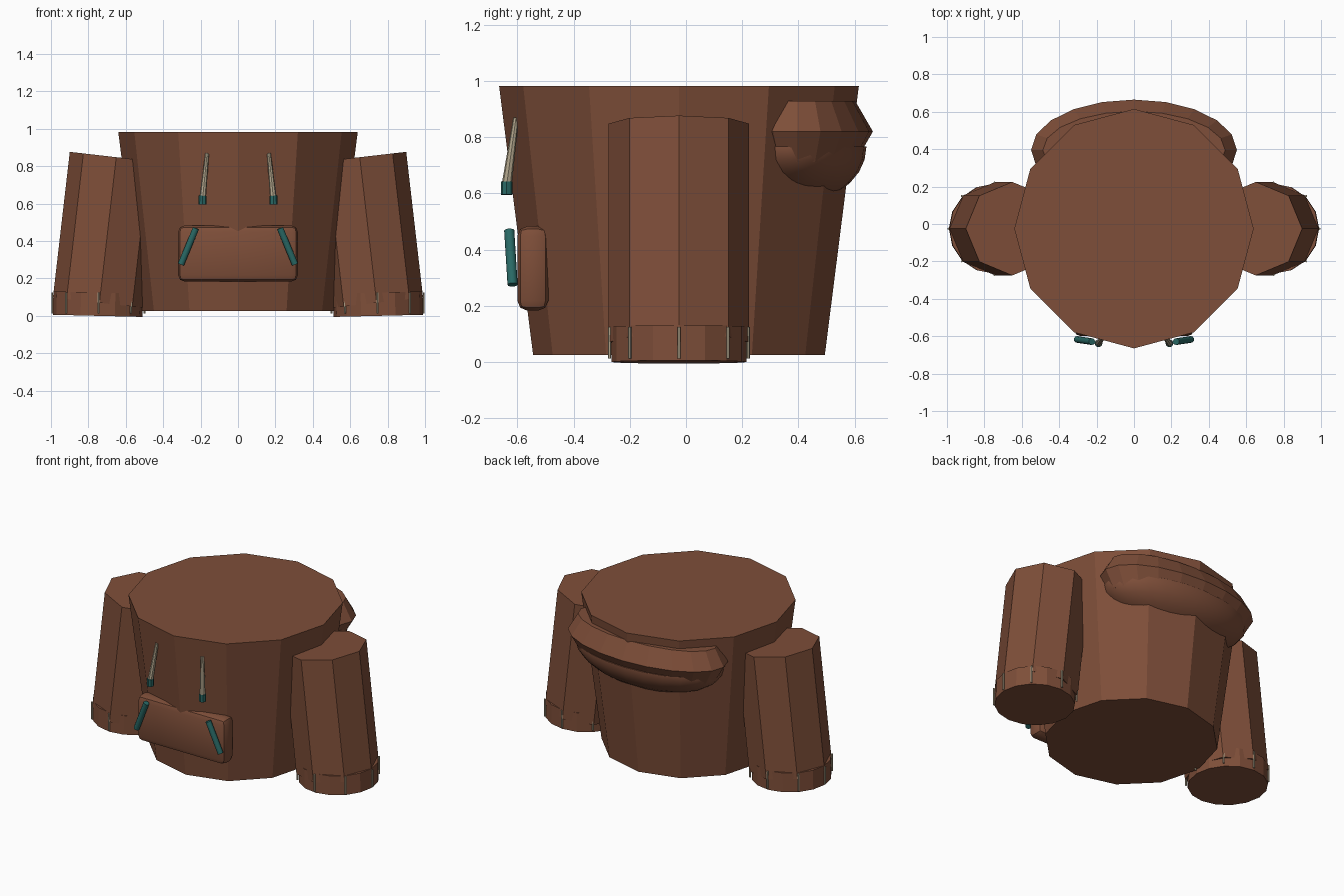
import bpy, bmesh, math
from mathutils import Vector, Matrix

if "Cube" in bpy.data.objects:
    bpy.data.objects.remove(bpy.data.objects["Cube"])

CY = -0.025  # depth of the torso and sleeve axes


def material(name, rgb):
    m = bpy.data.materials.new(name)
    m.diffuse_color = (*rgb, 1)
    m.use_nodes = True
    m.node_tree.nodes["Principled BSDF"].inputs["Base Color"].default_value = m.diffuse_color
    return m


BROWN = material("brown_cloth", (0.21, 0.077, 0.041))
TEAL = material("teal_trim", (0.022, 0.14, 0.13))
BEIGE = material("beige_cord", (0.42, 0.36, 0.25))


def finish(name, bm, mat, smooth=None):
    bmesh.ops.recalc_face_normals(bm, faces=bm.faces)
    me = bpy.data.meshes.new(name)
    bm.to_mesh(me)
    bm.free()
    me.materials.append(mat)
    ob = bpy.data.objects.new(name, me)
    bpy.context.collection.objects.link(ob)
    if smooth:
        bpy.ops.object.select_all(action='DESELECT')
        ob.select_set(True)
        bpy.context.view_layer.objects.active = ob
        bpy.ops.object.shade_smooth_by_angle(angle=math.radians(smooth))
    return ob


def rod(name, a, b, r1, r2, sides, mat, smooth=None):
    """Straight cone or cylinder from a (radius r1) to b (radius r2)."""
    a, b = Vector(a), Vector(b)
    d = b - a
    tilt = Vector((0, 0, 1)).rotation_difference(d).to_matrix().to_4x4()
    bm = bmesh.new()
    bmesh.ops.create_cone(bm, cap_ends=True, segments=sides, radius1=r1, radius2=r2,
                          depth=d.length, matrix=Matrix.Translation((a + b) / 2) @ tilt)
    return finish(name, bm, mat, smooth)


# Torso: tapered twelve-sided tub
rod("torso", (0, CY, 0.025), (0, CY, 0.982), 0.519, 0.64, 12, BROWN)

for side, s in (("left", -1), ("right", 1)):
    # Sleeve leaning inward, upright cuff, and stitches at the sleeve corners
    rod(side + "_sleeve", (s * 0.741, CY, 0.07), (s * 0.651, CY, 0.848), 0.25, 0.25, 8, BROWN)
    rod(side + "_cuff", (s * 0.75, CY, 0), (s * 0.747, CY, 0.125), 0.24, 0.24, 16, BROWN)
    for i in range(8):
        a = i * math.pi / 4
        x, y = s * 0.746 + 0.247 * math.cos(a), CY + 0.247 * math.sin(a)
        rod(side + "_cuff_stitch", (x, y, 0.012), (x, y, 0.125), 0.006, 0.006, 6, BEIGE)
    # Hood cord with its tip
    rod(side + "_cord", (s * 0.189, -0.638, 0.63), (s * 0.165, -0.605, 0.868),
        0.018, 0.010, 8, BEIGE)
    rod(side + "_cord_tip", (s * 0.19, -0.638, 0.595), (s * 0.189, -0.638, 0.642),
        0.021, 0.021, 8, TEAL)
    # Trim along the slanted pocket opening
    rod(side + "_pocket_trim", (s * 0.305, -0.617, 0.275), (s * 0.225, -0.629, 0.468),
        0.018, 0.018, 10, TEAL, 50)

# Front pocket: rounded block
bm = bmesh.new()
bmesh.ops.create_cube(bm, size=1, matrix=Matrix.Translation((0, -0.545, 0.333))
                      @ Matrix.Diagonal((0.64, 0.11, 0.30, 1)))
bmesh.ops.bevel(bm, geom=bm.edges[:], offset=0.035, segments=2, profile=0.5, affect='EDGES')
finish("front_pocket", bm, BROWN, 35)

# Hood rim: oval ring with a six-sided section
bm = bmesh.new()
N, K, R = 20, 6, 0.125
rings = []
for i in range(N):
    a = 2 * math.pi * i / N
    ring = []
    for k in range(K):
        t = 2 * math.pi * k / K
        c = R * math.cos(t)
        ring.append(bm.verts.new(((0.425 + c) * math.cos(a),
                                  0.395 + (0.145 + c) * math.sin(a),
                                  0.82 + R * math.sin(t))))
    rings.append(ring)
for i in range(N):
    p, q = rings[i], rings[(i + 1) % N]
    for k in range(K):
        bm.faces.new((p[k], q[k], q[(k + 1) % K], p[(k + 1) % K]))
finish("hood_rim", bm, BROWN)

# Hood bag: lower part of an oval bowl hanging below the rim
bm = bmesh.new()
bmesh.ops.create_uvsphere(bm, u_segments=24, v_segments=14, radius=1,
                          matrix=Matrix.Translation((0, 0.375, 0.765))
                          @ Matrix.Diagonal((0.51, 0.267, 0.205, 1)))
cut = bmesh.ops.bisect_plane(bm, geom=bm.verts[:] + bm.edges[:] + bm.faces[:],
                             plane_co=(0, 0, 0.767), plane_no=(0, 0, 1), clear_outer=True)
bmesh.ops.holes_fill(bm, edges=[e for e in bm.edges if e.is_boundary])
finish("hood_bag", bm, BROWN, 40)
